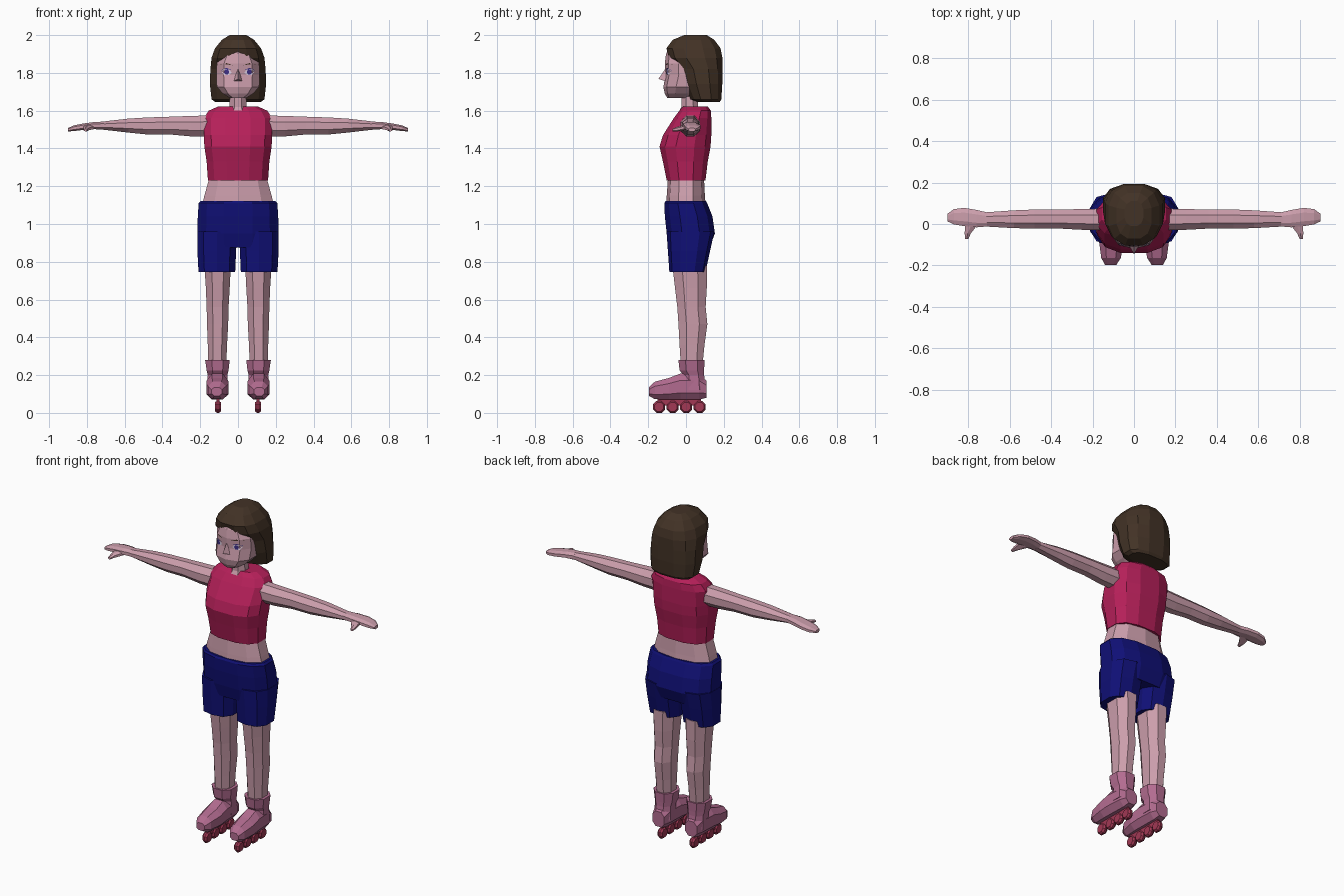
import bpy, bmesh, math
from mathutils import Vector
from mathutils.bvhtree import BVHTree


def material(name, rgb):
    m = bpy.data.materials.new(name)
    m.diffuse_color = (*rgb, 1)
    return m


SKIN = material("skin pink", (0.60, 0.34, 0.41))
HAIR = material("hair brown", (0.055, 0.032, 0.019))
TOP = material("top crimson", (0.46, 0.014, 0.10))
SHORTS = material("shorts navy", (0.005, 0.005, 0.18))
BOOT = material("boot mauve", (0.45, 0.15, 0.28))
WHEEL = material("wheel red", (0.36, 0.04, 0.09))
WHITE = material("eye white", (0.75, 0.65, 0.80))
IRIS = material("iris violet", (0.05, 0.03, 0.25))


def finish(name, bm, mat, mirror=False):
    bmesh.ops.recalc_face_normals(bm, faces=bm.faces[:])
    me = bpy.data.meshes.new(name)
    bm.to_mesh(me)
    bm.free()
    me.materials.append(mat)
    ob = bpy.data.objects.new(name, me)
    bpy.context.collection.objects.link(ob)
    if mirror:
        mod = ob.modifiers.new("mirror", "MIRROR")
        mod.use_mirror_merge = False
    return ob


def loft(name, rings, mat, axis="z", n=8, power=2.0, mirror=False):
    """Rings are (t, a0, a1, b0, b1): box of each cross-section along the axis."""
    unit = []
    for i in range(n):
        t = 2 * math.pi * (i + 0.5) / n
        c, s = math.cos(t), math.sin(t)
        unit.append((math.copysign(abs(c) ** (2 / power), c),
                     math.copysign(abs(s) ** (2 / power), s)))
    ma = max(u[0] for u in unit)
    mb = max(u[1] for u in unit)
    bm = bmesh.new()
    loops = []
    for t, a0, a1, b0, b1 in rings:
        loop = []
        for u, v in unit:
            a = (a0 + a1) / 2 + (a1 - a0) / 2 * u / ma
            b = (b0 + b1) / 2 + (b1 - b0) / 2 * v / mb
            co = {"z": (a, b, t), "x": (t, a, b), "y": (a, t, b)}[axis]
            loop.append(bm.verts.new(co))
        loops.append(loop)
    for lo, hi in zip(loops, loops[1:]):
        for i in range(n):
            j = (i + 1) % n
            bm.faces.new((lo[i], lo[j], hi[j], hi[i]))
    bm.faces.new(loops[0])
    bm.faces.new(loops[-1])
    return finish(name, bm, mat, mirror)


def sym(rings):
    """(t, half width, b0, b1) to full ring boxes."""
    return [(t, -r, r, b0, b1) for t, r, b0, b1 in rings]


# Head, neck and nose
head = loft("head", sym([
    (1.668, 0.045, -0.100, 0.02), (1.69, 0.080, -0.112, 0.06),
    (1.725, 0.112, -0.120, 0.09), (1.79, 0.115, -0.108, 0.11),
    (1.85, 0.112, -0.112, 0.11), (1.90, 0.085, -0.106, 0.11),
    (1.94, 0.035, -0.085, 0.10)]), SKIN, n=10, power=2.3)
loft("neck", sym([(1.57, 0.06, -0.05, 0.08), (1.62, 0.045, -0.025, 0.065),
                  (1.71, 0.042, -0.025, 0.06)]), SKIN)
bm = bmesh.new()
for co in [(0, -0.107, 1.825), (0, -0.146, 1.768), (-0.024, -0.105, 1.755),
           (0.024, -0.105, 1.755), (0, -0.09, 1.78)]:
    bm.verts.new(co)
bmesh.ops.convex_hull(bm, input=bm.verts[:])
finish("nose", bm, SKIN)

# Eyes and brows: thin patches laid on the face
tree = BVHTree.FromPolygons([v.co for v in head.data.vertices],
                            [p.vertices[:] for p in head.data.polygons])


def patch(name, centre, outline, mat, lift):
    bm = bmesh.new()

    def put(x, z):
        hit = tree.ray_cast(Vector((x, -1, z)), Vector((0, 1, 0)))[0]
        return bm.verts.new((x, (hit.y if hit else -0.09) - lift, z))
    mid = put(*centre)
    rim = [put(centre[0] + dx, centre[1] + dz) for dx, dz in outline]
    for a, b in zip(rim, rim[1:] + rim[:1]):
        bm.faces.new((mid, a, b))
    finish(name, bm, mat, True)


patch("eye", (0.060, 1.805), [(-0.026, -0.004), (-0.012, -0.016), (0.014, -0.016),
                              (0.028, 0.004), (0.014, 0.017), (-0.014, 0.015)], WHITE, 0.003)
patch("iris", (0.060, 1.805), [(0.014 * math.cos(k * math.pi / 3), 0.015 * math.sin(k * math.pi / 3))
                               for k in range(6)], IRIS, 0.006)
patch("lash", (0.062, 1.823), [(-0.030, -0.008), (0.0, -0.003), (0.030, -0.010),
                               (0.0, 0.004)], IRIS, 0.006)
patch("eyebrow", (0.060, 1.848), [(-0.032, -0.008), (0.0, -0.003), (0.036, -0.006),
                                  (0.0, 0.004)], HAIR, 0.004)

# Bob hair: solid behind the face, wrapping over the forehead
loft("hair", sym([
    (1.645, 0.120, 0.065, 0.178), (1.66, 0.140, 0.025, 0.187),
    (1.74, 0.149, -0.010, 0.192), (1.82, 0.146, -0.035, 0.193),
    (1.88, 0.140, -0.090, 0.193), (1.93, 0.122, -0.104, 0.183),
    (1.975, 0.085, -0.070, 0.150), (2.0, 0.045, -0.01, 0.110)]),
    HAIR, n=12, power=2.5)

# Sleeveless top and bare waist
loft("top", sym([
    (1.23, 0.159, -0.102, 0.103), (1.33, 0.166, -0.122, 0.115),
    (1.41, 0.178, -0.140, 0.130), (1.47, 0.181, -0.122, 0.134),
    (1.56, 0.181, -0.065, 0.134), (1.60, 0.155, -0.035, 0.132),
    (1.622, 0.105, -0.015, 0.115)]), TOP, n=12, power=2.6)
loft("waist", sym([(1.09, 0.192, -0.105, 0.105), (1.15, 0.178, -0.102, 0.100),
                   (1.25, 0.150, -0.095, 0.095)]), SKIN, n=10, power=2.4)

# Shorts: hips plus two leg tubes
loft("shorts_hips", sym([
    (0.875, 0.200, -0.085, 0.125), (0.95, 0.214, -0.102, 0.153),
    (1.04, 0.213, -0.112, 0.140), (1.11, 0.208, -0.115, 0.112),
    (1.122, 0.198, -0.108, 0.105)]), SHORTS, n=12, power=2.6)
loft("shorts_leg", [
    (0.745, 0.015, 0.209, -0.088, 0.103), (0.86, 0.010, 0.215, -0.096, 0.128),
    (0.96, 0.004, 0.215, -0.103, 0.150)], SHORTS, n=10, power=2.5, mirror=True)

# Legs
loft("leg", [
    (0.26, 0.062, 0.157, -0.028, 0.088), (0.36, 0.058, 0.160, -0.034, 0.098),
    (0.47, 0.052, 0.164, -0.040, 0.113), (0.56, 0.050, 0.166, -0.046, 0.104),
    (0.66, 0.044, 0.170, -0.058, 0.110), (0.78, 0.038, 0.178, -0.072, 0.112)],
    SKIN, n=8, power=2.2, mirror=True)

# Skates: cuff, boot, frame and wheels
loft("boot_cuff", [
    (0.12, 0.052, 0.164, -0.020, 0.105), (0.20, 0.056, 0.160, -0.014, 0.096),
    (0.225, 0.050, 0.166, -0.034, 0.096), (0.28, 0.044, 0.174, -0.040, 0.098)],
    BOOT, n=8, power=2.3, mirror=True)
loft("boot_foot", [
    (-0.197, 0.085, 0.140, 0.090, 0.135), (-0.165, 0.064, 0.158, 0.073, 0.165),
    (-0.09, 0.050, 0.168, 0.070, 0.185), (-0.03, 0.052, 0.166, 0.070, 0.208),
    (0.07, 0.056, 0.160, 0.070, 0.205), (0.108, 0.070, 0.148, 0.080, 0.170)],
    BOOT, axis="y", n=8, power=2.4, mirror=True)
loft("skate_frame", [(-0.15, 0.098, 0.114, 0.040, 0.085), (0.08, 0.098, 0.114, 0.040, 0.085)],
     WHEEL, axis="y", n=4, mirror=True)
for k in range(4):
    y = -0.142 + 0.0715 * k
    loft(f"wheel_{k + 1}", [
        (0.090, y - 0.024, y + 0.024, 0.008, 0.056), (0.101, y - 0.032, y + 0.032, 0, 0.064),
        (0.111, y - 0.032, y + 0.032, 0, 0.064), (0.122, y - 0.024, y + 0.024, 0.008, 0.056)],
        WHEEL, axis="x", n=8, mirror=True)

# Arms, hands and thumbs
loft("arm", [
    (0.14, -0.030, 0.075, 1.462, 1.575), (0.25, -0.028, 0.072, 1.464, 1.572),
    (0.36, -0.022, 0.070, 1.474, 1.568), (0.48, -0.022, 0.070, 1.474, 1.564),
    (0.58, -0.020, 0.066, 1.484, 1.558), (0.72, -0.012, 0.056, 1.500, 1.542)],
    SKIN, axis="x", n=8, mirror=True)
loft("hand", [
    (0.71, -0.012, 0.056, 1.500, 1.542), (0.76, -0.016, 0.068, 1.502, 1.540),
    (0.82, -0.010, 0.078, 1.498, 1.532), (0.87, -0.002, 0.072, 1.492, 1.522),
    (0.90, 0.012, 0.050, 1.490, 1.508)], SKIN, axis="x", n=8, power=2.4, mirror=True)
loft("thumb", [
    (-0.072, 0.800, 0.816, 1.490, 1.504), (-0.045, 0.788, 0.818, 1.490, 1.515),
    (0.01, 0.745, 0.815, 1.500, 1.530)], SKIN, axis="y", n=6, mirror=True)
